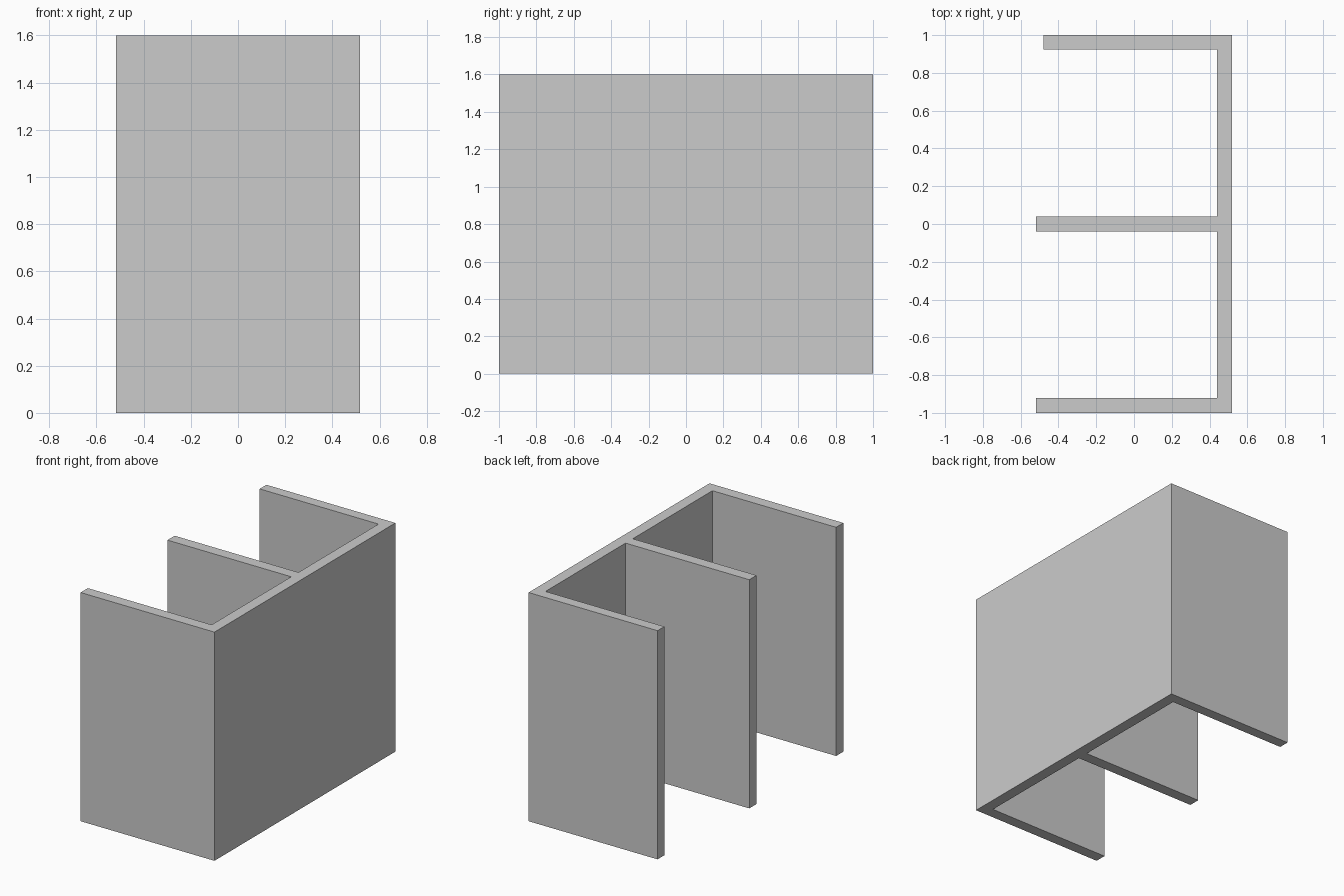
import bpy, bmesh

if "Cube" in bpy.data.objects:
    bpy.data.objects.remove(bpy.data.objects["Cube"])

HEIGHT = 1.6
BACK_IN, BACK_OUT = 0.44, 0.518

# E-shaped floor outline: back panel with three fins (the +y fin is slightly shorter)
outline = [
    (BACK_OUT, -1), (BACK_OUT, 1),
    (-0.48, 1), (-0.48, 0.925), (BACK_IN, 0.925),
    (BACK_IN, 0.04), (-0.518, 0.04), (-0.518, -0.04), (BACK_IN, -0.04),
    (BACK_IN, -0.92), (-0.518, -0.92), (-0.518, -1),
]

# Extrude the outline straight up into one solid
bm = bmesh.new()
face = bm.faces.new([bm.verts.new((x, y, 0)) for x, y in outline])
result = bmesh.ops.extrude_face_region(bm, geom=[face], use_keep_orig=True)
top = [v for v in result["geom"] if isinstance(v, bmesh.types.BMVert)]
bmesh.ops.translate(bm, verts=top, vec=(0, 0, HEIGHT))
bmesh.ops.recalc_face_normals(bm, faces=bm.faces)

mesh = bpy.data.meshes.new("partition_walls")
bm.to_mesh(mesh)
bm.free()
bpy.context.collection.objects.link(bpy.data.objects.new("partition_walls", mesh))
